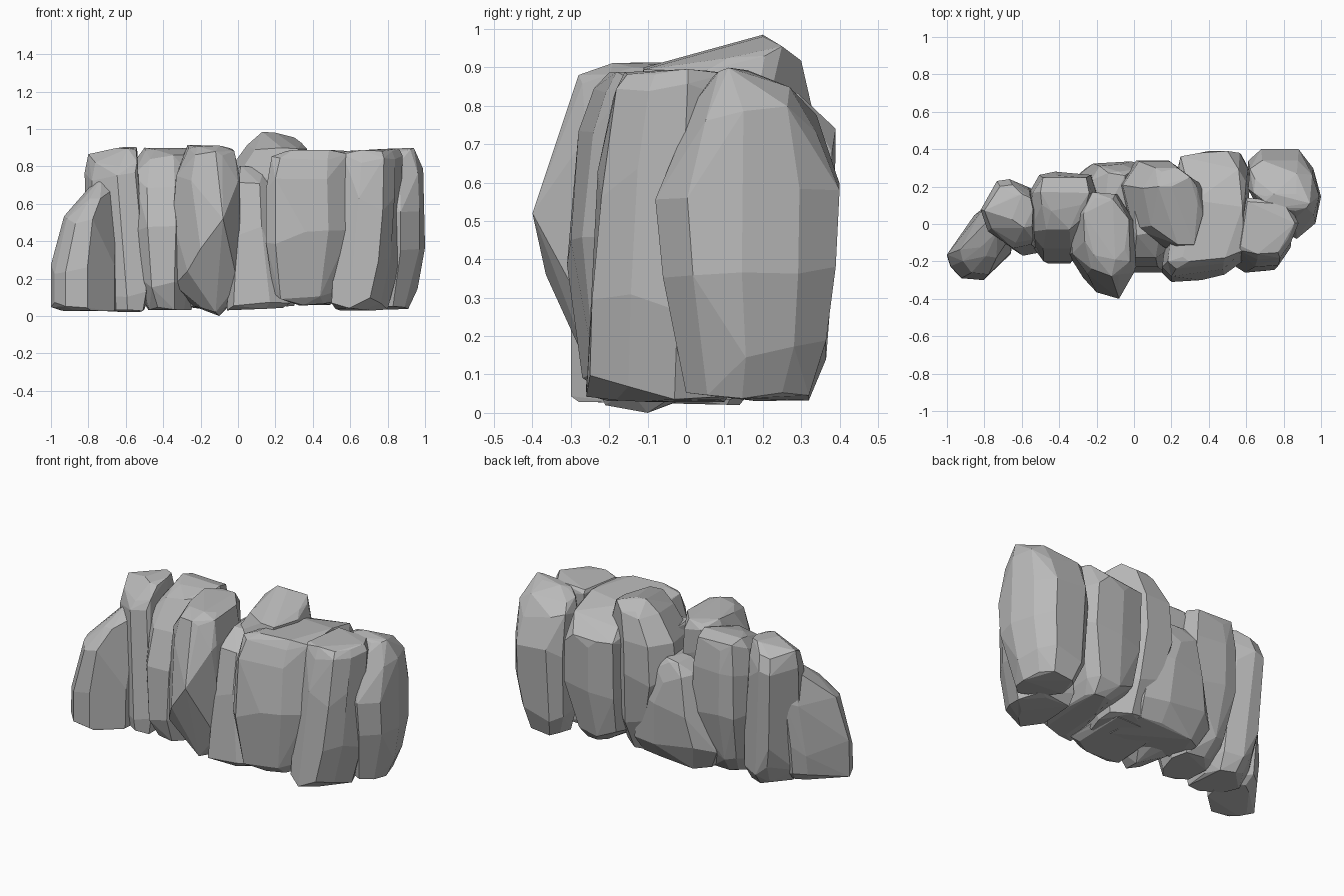
import bpy, bmesh, random
from mathutils import Vector

random.seed(4)
stone = bpy.data.materials.new("stone_grey")
stone.diffuse_color = (0.49, 0.49, 0.49, 1)


def boulder(name, plan, rings, tips=()):
    """Chiselled rock: plan outline fitted to a box (z, x0, x1, y0, y1) at each level, then hulled."""
    xs, ys = [p[0] for p in plan], [p[1] for p in plan]
    bm = bmesh.new()
    for i, (z, x0, x1, y0, y1) in enumerate(rings):
        inner = 0 < i < len(rings) - 1
        for px, py in plan:
            u = (px - min(xs)) / (max(xs) - min(xs))
            v = (py - min(ys)) / (max(ys) - min(ys))
            dz = random.uniform(-0.04, 0.04) if inner else random.uniform(0, 0.025) * (1 if i == 0 else -1)
            bm.verts.new((x0 + u * (x1 - x0), y0 + v * (y1 - y0), z + dz))
    for t in tips:
        bm.verts.new(Vector(t))
    hull = bmesh.ops.convex_hull(bm, input=bm.verts[:])
    junk = {g for g in hull["geom_interior"] + hull["geom_unused"] if isinstance(g, bmesh.types.BMVert)}
    bmesh.ops.delete(bm, geom=list(junk), context='VERTS')
    bmesh.ops.dissolve_limit(bm, angle_limit=0.1, verts=bm.verts[:], edges=bm.edges[:])
    bmesh.ops.recalc_face_normals(bm, faces=bm.faces[:])
    me = bpy.data.meshes.new(name)
    bm.to_mesh(me)
    bm.free()
    me.materials.append(stone)
    bpy.context.collection.objects.link(bpy.data.objects.new(name, me))


# Left end, sloping up toward the wall
boulder("left_end_rock",
        [(-1, -.17), (-.98, -.23), (-.92, -.29), (-.8, -.3), (-.65, -.16), (-.62, 0), (-.78, .08), (-.85, .03),
         (-.93, -.07)],
        [(.025, -.95, -.64, -.28, .03), (.07, -1, -.63, -.3, .08), (.25, -1, -.63, -.3, .1),
         (.52, -.93, -.64, -.27, .12), (.65, -.83, -.65, -.18, .12)],
        [(-.73, -.04, .74), (-.75, .05, .74), (-.65, -.05, .69)])
# Tall rock with a foot running forward
boulder("left_tall_rock",
        [(-.82, .08), (-.73, .23), (-.66, .24), (-.56, .2), (-.53, .08), (-.54, -.1), (-.64, -.12), (-.78, -.03)],
        [(.02, -.74, -.5, -.16, .14), (.12, -.78, -.48, -.17, .2), (.3, -.81, -.49, -.17, .22),
         (.55, -.82, -.53, -.15, .24), (.73, -.82, -.54, -.13, .24), (.83, -.8, -.53, -.1, .21),
         (.905, -.67, -.54, -.02, .16)])
boulder("left_middle_rock",
        [(-.56, .12), (-.5, .25), (-.42, .27), (-.24, .25), (-.2, .1), (-.26, -.1), (-.34, -.2), (-.48, -.2), (-.55, -.1)],
        [(.03, -.48, -.25, -.16, .13), (.16, -.53, -.22, -.21, .21), (.45, -.57, -.18, -.2, .28),
         (.72, -.57, -.19, -.13, .28), (.84, -.54, -.22, -.03, .26), (.905, -.5, -.24, .07, .22)])
# Leaning rock with a slanting ridge at the front
boulder("front_prow_rock",
        [(-.35, .05), (-.25, .16), (-.1, .15), (-.01, .02), (0, -.2), (-.08, -.27), (-.26, -.24), (-.34, -.14)],
        [(.04, -.24, -.05, -.19, .05), (.2, -.35, 0, -.27, .1), (.48, -.36, .01, -.3, .15),
         (.72, -.34, .01, -.3, .17), (.86, -.3, -.02, -.27, .17), (.915, -.27, -.05, -.19, .14)],
        [(0, -.26, .72), (-.08, -.4, .52), (-.2, -.365, .36), (-.27, -.29, .24), (-.1, -.1, 0), (-.12, -.21, .02),
         (-.12, -.28, .88)])
# Low rocks filling the rear and the gap
boulder("rear_low_rock",
        [(-.3, .24), (-.2, .32), (.05, .33), (.2, .3), (.24, 0), (-.3, 0)],
        [(.04, -.3, .17, 0, .24), (.18, -.36, .2, -.05, .31), (.42, -.3, .14, -.05, .335),
         (.6, -.23, .02, 0, .32), (.7, -.16, -.04, .05, .28)])
boulder("gap_slab",
        [(-.03, -.2), (0, -.25), (.16, -.25), (.25, -.2), (.25, .1), (-.03, .1)],
        [(.03, -.05, .24, -.23, .15), (.07, -.06, .28, -.26, .15), (.45, -.03, .2, -.23, .14),
         (.7, -.02, .18, -.18, .12), (.81, 0, .14, -.06, .1)])
boulder("peak_rock",
        [(-.03, .2), (.05, .32), (.2, .32), (.36, .2), (.37, .05), (.31, -.13), (.2, -.13), (.02, -.02)],
        [(.05, .06, .3, -.05, .22), (.25, 0, .36, -.14, .3), (.55, -.08, .38, -.15, .34),
         (.74, -.06, .38, -.14, .335), (.88, .05, .37, -.11, .3), (.94, .1, .34, 0, .28)],
        [(.13, .2, .985), (.2, .2, .98), (.3, .25, .955)])
# Large rounded slab right of centre
boulder("large_slab",
        [(.15, -.25), (.2, -.3), (.48, -.26), (.6, -.17), (.615, .3), (.57, .39), (.4, .4), (.25, .37), (.2, .15)],
        [(.05, .33, .51, -.22, .26), (.13, .19, .54, -.27, .33), (.42, .15, .62, -.31, .38),
         (.7, .15, .61, -.28, .39), (.83, .18, .6, -.24, .3), (.89, .26, .58, -.2, .14)],
        [(.35, .38, .73), (.5, .39, .74), (.36, -.3, .45)])
boulder("right_front_rock",
        [(.56, -.2), (.66, -.26), (.78, -.25), (.84, -.15), (.88, -.03), (.82, .11), (.6, .13)],
        [(.015, .52, .74, -.19, .1), (.07, .5, .8, -.26, .13), (.28, .51, .86, -.255, .14),
         (.6, .54, .88, -.23, .14), (.84, .56, .88, -.19, .14), (.905, .57, .86, -.16, .12)])
boulder("right_end_rock",
        [(.61, .34), (.68, .4), (.88, .4), (.96, .3), (1, .15), (.97, .02), (.87, -.06), (.7, .03), (.6, .2)],
        [(.03, .66, .91, 0, .32), (.16, .61, .96, -.02, .365), (.35, .6, 1, -.06, .39),
         (.58, .6, 1, -.08, .4), (.76, .61, .99, -.01, .34), (.83, .64, .97, .03, .27), (.9, .7, .94, .07, .16)])
